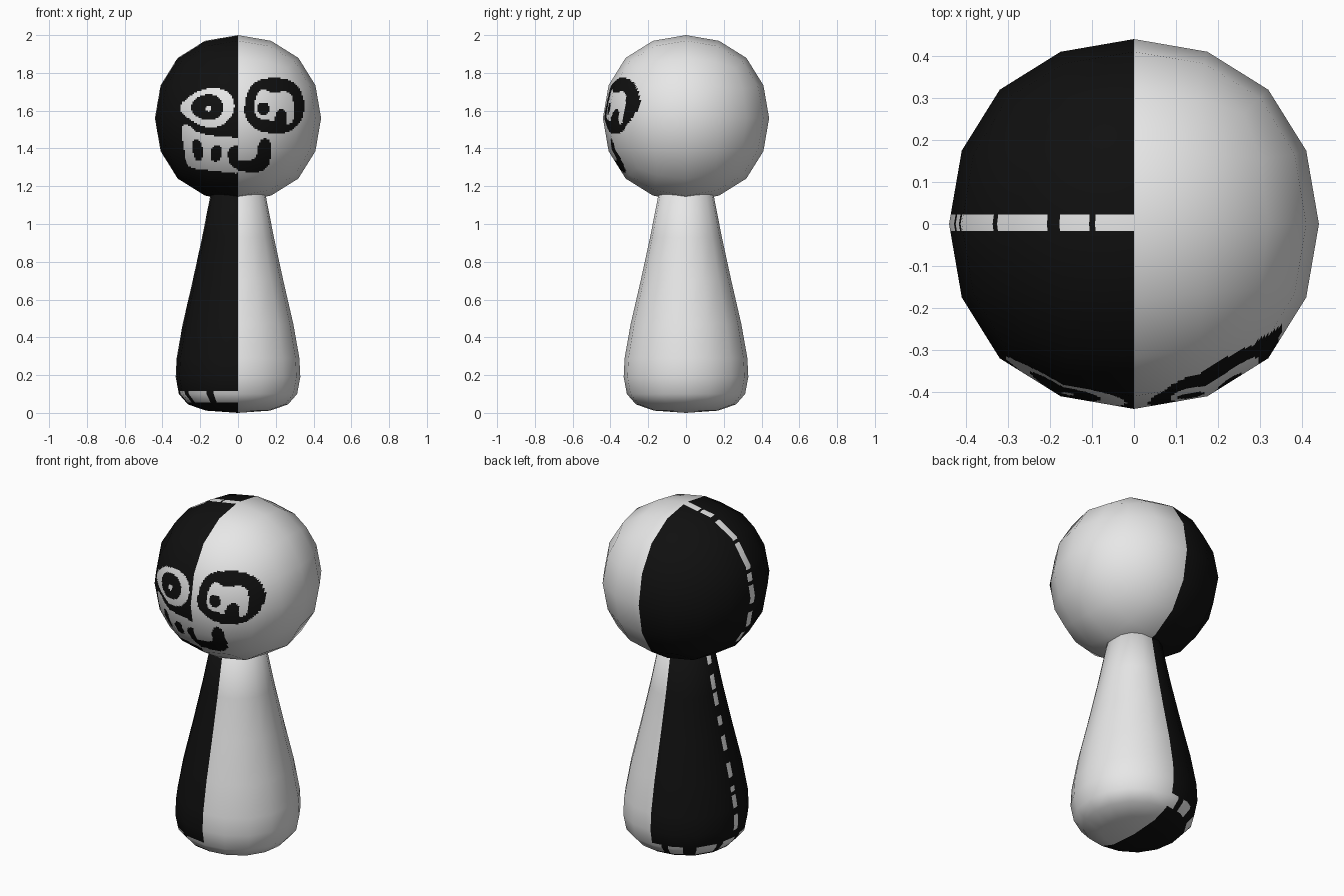
import bpy, bmesh, math
from mathutils import Vector

if "Cube" in bpy.data.objects:
    bpy.data.objects.remove(bpy.data.objects["Cube"])

BLACK, WHITE = 0, 1
MATS = []
for name, v in (("matt black", 0.005), ("soft white", 0.8)):
    m = bpy.data.materials.new(name)
    m.diffuse_color = (v, v, v, 1)
    m.use_nodes = True
    m.node_tree.nodes["Principled BSDF"].inputs["Base Color"].default_value = m.diffuse_color
    MATS.append(m)

HEAD_Z, HEAD_R = 1.56, 0.44


def cut(bm, co, no, test):
    """Slice only the faces whose centre passes the test."""
    faces = [f for f in bm.faces if test(f.calc_center_median())]
    edges = {e for f in faces for e in f.edges}
    verts = {v for f in faces for v in f.verts}
    bmesh.ops.bisect_plane(bm, geom=faces + list(edges) + list(verts),
                           dist=1e-6, plane_co=co, plane_no=no)


def rounded(pts, n=2):
    """Round a polygon by corner cutting."""
    for _ in range(n):
        new = []
        for (ax, ay), (bx, by) in zip(pts, pts[1:] + pts[:1]):
            new += [(ax * .75 + bx * .25, ay * .75 + by * .25),
                    (ax * .25 + bx * .75, ay * .25 + by * .75)]
        pts = new
    return pts


def inside(x, z, pts):
    hit = False
    for (ax, az), (bx, bz) in zip(pts, pts[1:] + pts[:1]):
        if (az > z) != (bz > z) and x < (bx - ax) * (z - az) / (bz - az) + ax:
            hit = not hit
    return hit


def disc(x, z, r):
    return [(x + r * math.cos(k * math.pi / 4), z + r * math.sin(k * math.pi / 4))
            for k in range(8)]


def in_ranges(v, ranges):
    return any(a < v < b for a, b in ranges)


def finish(bm, name, rule, normal):
    """Colour faces by rule, keep smooth shading across the cuts."""
    for f in bm.faces:
        f.smooth = True
        f.material_index = rule(f.calc_center_median())
    me = bpy.data.meshes.new(name)
    bm.to_mesh(me)
    bm.free()
    for m in MATS:
        me.materials.append(m)
    me.normals_split_custom_set_from_vertices([normal(v.co) for v in me.vertices])
    ob = bpy.data.objects.new(name, me)
    bpy.context.collection.objects.link(ob)
    return ob


# Painted face shapes, later layers cover earlier ones
left_eye = [(-.325, 1.615), (-.24, 1.69), (-.15, 1.725), (-.055, 1.71), (-.01, 1.63),
            (-.045, 1.545), (-.14, 1.50), (-.25, 1.545)]
left_iris = [(-.26, 1.62), (-.20, 1.685), (-.11, 1.685), (-.07, 1.62),
             (-.10, 1.56), (-.17, 1.545), (-.23, 1.575)]
mouth = [(-.305, 1.51), (-.27, 1.535), (-.22, 1.485), (-.12, 1.465), (.06, 1.455),
         (.06, 1.26), (-.12, 1.28), (-.27, 1.295), (-.28, 1.37)]
tooth_1 = [(-.25, 1.445), (-.19, 1.445), (-.18, 1.34), (-.228, 1.33)]
tooth_2 = [(-.145, 1.41), (-.083, 1.42), (-.09, 1.33), (-.15, 1.33)]
tooth_3 = [(-.06, 1.41), (.04, 1.42), (.04, 1.28), (-.045, 1.30)]
right_eye = [(.03, 1.62), (.065, 1.745), (.17, 1.78), (.30, 1.76), (.355, 1.66),
             (.345, 1.55), (.26, 1.475), (.12, 1.485), (.045, 1.54)]
right_white = [(.085, 1.66), (.13, 1.725), (.18, 1.69), (.275, 1.71), (.30, 1.62),
               (.29, 1.52), (.20, 1.545), (.09, 1.555)]
notch = [(.195, 1.50), (.195, 1.605), (.255, 1.61), (.26, 1.50)]
smile = [(-.05, 1.345), (.05, 1.335), (.10, 1.345), (.11, 1.45), (.178, 1.455),
         (.175, 1.33), (.14, 1.28), (.06, 1.27), (-.05, 1.295)]

LEFT = [(rounded(p), c) for p, c in (
    (left_eye, WHITE), (left_iris, BLACK), (disc(-.158, 1.61, .016), WHITE),
    (mouth, WHITE), (tooth_1, BLACK), (tooth_2, BLACK), (tooth_3, BLACK))]
RIGHT = [(rounded(p), c) for p, c in (
    (right_eye, BLACK), (right_white, WHITE), (disc(.135, 1.61, .036), BLACK),
    (notch, BLACK), (smile, BLACK))]

# Head: subdivided cube
cube = bpy.data.meshes.new("head_cage")
bm = bmesh.new()
bmesh.ops.create_cube(bm, size=2)
bm.to_mesh(cube)
bm.free()
cage = bpy.data.objects.new("head_cage", cube)
bpy.context.collection.objects.link(cage)
cage.modifiers.new("round", 'SUBSURF').levels = 2
ball = bpy.data.meshes.new_from_object(
    cage.evaluated_get(bpy.context.evaluated_depsgraph_get()))
bpy.data.objects.remove(cage)
bm = bmesh.new()
bm.from_mesh(ball)
k = HEAD_R / max(v.co.z for v in bm.verts)
for v in bm.verts:
    v.co = v.co * k + Vector((0, 0, HEAD_Z))

# Stitch line over the left side of the head
HEAD_DASH = [(0, 12.3), (14.2, 23.5), (28, 46.5), (49, 69), (72, 78), (81, 95),
             (102, 114), (120, 130)]
Y0, Y1 = -.017, .023
for y in (Y0, Y1):
    cut(bm, (0, y, 0), (0, 1, 0), lambda c: c.x < 0 and abs(c.y) < .2)
for a in [math.radians(t) for d in HEAD_DASH for t in d]:
    cut(bm, (0, 0, HEAD_Z), (math.cos(a), 0, math.sin(a)),
        lambda c: c.x < 0 and Y0 < c.y < Y1)

# Fine grid of cuts on the front for the painted face
STEP = .008
front = lambda c: c.y < -.12 and 1.2 < c.z < 1.85
for i in range(-40, 45):
    cut(bm, (i * STEP, 0, 0), (1, 0, 0), front)
for i in range(156, 223):
    cut(bm, (0, 0, i * STEP), (0, 0, 1), front)


def head_rule(c):
    col = BLACK if c.x < 0 else WHITE
    if c.x < 0 and Y0 < c.y < Y1 and in_ranges(
            math.degrees(math.atan2(-c.x, c.z - HEAD_Z)), HEAD_DASH):
        return WHITE
    if c.y < -.12:
        for pts, layer in (LEFT if c.x < 0 else RIGHT):
            if inside(c.x, c.z, pts):
                col = layer
    return col


finish(bm, "head", head_rule, lambda co: (co - Vector((0, 0, HEAD_Z))).normalized())

# Body: turned profile with sixteen sides
PROFILE = [(0, 0), (.17, .012), (.265, .045), (.313, .10), (.33, .19), (.325, .29),
           (.293, .47), (.24, .70), (.19, .93), (.143, 1.17), (0, 1.19)]
bm = bmesh.new()
rings = []
for r, z in PROFILE:
    ring = []
    for i in range(16 if r else 1):
        a = i * math.pi / 8
        s = r * (1 + .03 * math.sin(2 * a) ** 2)
        ring.append(bm.verts.new((s * math.cos(a), s * math.sin(a), z)))
    rings.append(ring)
for lo, hi in zip(rings, rings[1:]):
    for i in range(16):
        j = (i + 1) % 16
        quad = [lo[i % len(lo)], lo[j % len(lo)], hi[j % len(hi)], hi[i % len(hi)]]
        bm.faces.new(list(dict.fromkeys(quad)))

# Stitches down the left side and round the base
SIDE_DASH = [(1.09, 1.15), (.95, 1.03), (.86, .93), (.75, .80), (.61, .69),
             (.46, .54), (.38, .41), (.29, .36), (.16, .25)]
BASE_DASH = [(-1, 24), (32, 56), (63, 80), (90, 106), (114, 135), (148, 163), (170, 181)]
W, Z0, Z1 = .018, .055, .115
for y in (-W, W):
    cut(bm, (0, y, 0), (0, 1, 0), lambda c: c.x < 0 and abs(c.y) < .15 and c.z > .1)
for z in [t for d in SIDE_DASH for t in d]:
    cut(bm, (0, 0, z), (0, 0, 1), lambda c: c.x < 0 and abs(c.y) < W)
for z in (Z0, Z1):
    cut(bm, (0, 0, z), (0, 0, 1), lambda c: c.x < 0)
for a in [math.radians(t) for d in BASE_DASH for t in d]:
    cut(bm, (0, 0, 0), (math.cos(a), -math.sin(a), 0),
        lambda c: c.x < 0 and Z0 < c.z < Z1)


def body_rule(c):
    if c.x > 0:
        return WHITE
    if abs(c.y) < W and in_ranges(c.z, SIDE_DASH):
        return WHITE
    if Z0 < c.z < Z1 and in_ranges(math.degrees(math.atan2(-c.x, -c.y)), BASE_DASH):
        return WHITE
    return BLACK


# Outward slope at each profile point
SLOPE = [Vector((0, -1))]
for p, q in zip(PROFILE, PROFILE[2:]):
    SLOPE.append(Vector((q[1] - p[1], p[0] - q[0])).normalized())
SLOPE.append(Vector((0, 1)))


def body_normal(co):
    for i in range(len(PROFILE) - 1):
        z0, z1 = PROFILE[i][1], PROFILE[i + 1][1]
        if co.z <= z1 + 1e-6:
            break
    n = SLOPE[i].lerp(SLOPE[i + 1], min(1, max(0, (co.z - z0) / (z1 - z0))))
    d = Vector((co.x, co.y, 0)).normalized() * n.x
    return Vector((d.x, d.y, n.y)).normalized()


finish(bm, "body", body_rule, body_normal)
